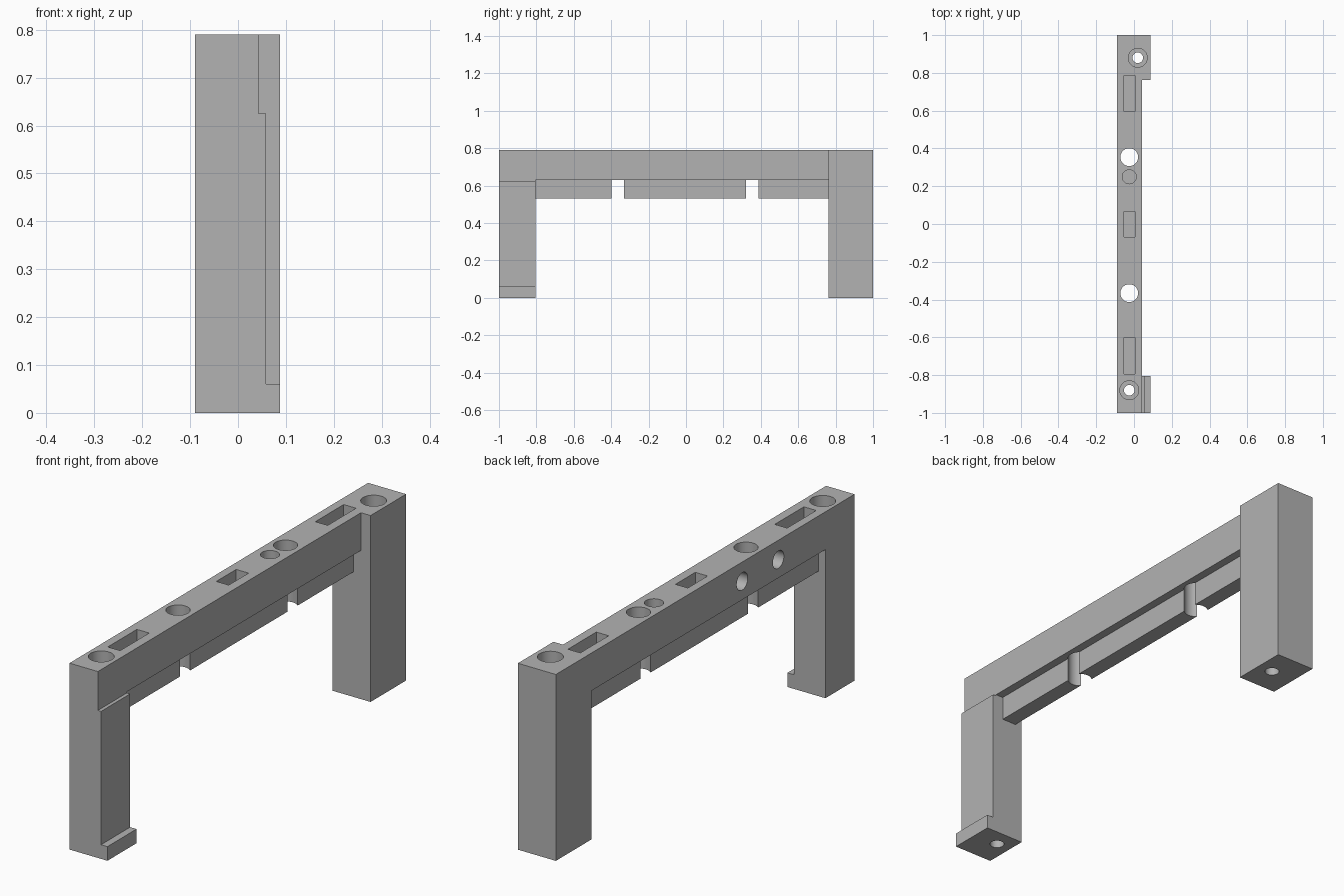
import bpy
import bmesh
from math import radians
from mathutils import Matrix, Vector

cube = bpy.data.objects.get("Cube")
if cube:
    bpy.data.objects.remove(cube, do_unlink=True)

LEFT, INNER, OUTER, TOP = -0.09, 0.043, 0.088, 0.79
MID = -0.025          # centre line of the beam in x

grey = bpy.data.materials.new("plain grey")
grey.use_nodes = True
colour = (0.45, 0.45, 0.45, 1)
grey.diffuse_color = colour
grey.node_tree.nodes["Principled BSDF"].inputs["Base Color"].default_value = colour


def make_object(name, bm):
    bmesh.ops.recalc_face_normals(bm, faces=bm.faces)
    mesh = bpy.data.meshes.new(name)
    bm.to_mesh(mesh)
    bm.free()
    mesh.materials.append(grey)
    obj = bpy.data.objects.new(name, mesh)
    bpy.context.collection.objects.link(obj)
    return obj


def prism(name, profile, y0, y1):
    """Extrude an xz profile along y."""
    bm = bmesh.new()
    face = bm.faces.new([bm.verts.new((x, y0, z)) for x, z in profile])
    new = bmesh.ops.extrude_face_region(bm, geom=[face])["geom"]
    verts = [v for v in new if isinstance(v, bmesh.types.BMVert)]
    bmesh.ops.translate(bm, verts=verts, vec=(0, y1 - y0, 0))
    return make_object(name, bm)


def box(name, x0, x1, y0, y1, z0, z1):
    return prism(name, [(x0, z0), (x1, z0), (x1, z1), (x0, z1)], y0, y1)


def rod(name, start, end, radius):
    a, b = Vector(start), Vector(end)
    turn = (b - a).to_track_quat("Z", "Y").to_matrix().to_4x4()
    bm = bmesh.new()
    bmesh.ops.create_cone(bm, cap_ends=True, segments=48, radius1=radius,
                          radius2=radius, depth=(b - a).length,
                          matrix=Matrix.Translation((a + b) / 2) @ turn)
    return make_object(name, bm)


def combine(body, other, operation):
    other.hide_render = True
    mod = body.modifiers.new(operation.lower(), "BOOLEAN")
    mod.operation, mod.solver, mod.object = operation, "EXACT", other
    bpy.context.view_layer.objects.active = body
    bpy.ops.object.modifier_apply(modifier=mod.name)
    bpy.data.objects.remove(other, do_unlink=True)


# Beam, both legs and the narrow rib under the beam
frame = box("bridge_frame", LEFT, INNER, -1, 1, 0.63, TOP)
foot_profile = [(LEFT, 0), (OUTER, 0), (OUTER, 0.06), (0.058, 0.06),
                (0.058, 0.625), (INNER, 0.625), (INNER, TOP), (LEFT, TOP)]
combine(frame, prism("front_leg", foot_profile, -1, -0.805), "UNION")
combine(frame, box("back_leg", LEFT, OUTER, 0.762, 1, 0, TOP), "UNION")
combine(frame, box("rib", MID - 0.033, MID + 0.033, -0.85, 0.8, 0.53, 0.68), "UNION")

# Stepped screw holes down through the legs
for x, y in ((MID, -0.88), (0.02, 0.88)):
    combine(frame, rod("counterbore", (x, y, 0.4), (x, y, 0.9), 0.05), "DIFFERENCE")
    combine(frame, rod("screw_hole", (x, y, -0.1), (x, y, 0.5), 0.028), "DIFFERENCE")

# Through holes that also split the rib
for y in (-0.366, 0.354):
    combine(frame, rod("through_hole", (MID, y, 0.4), (MID, y, 0.9), 0.047), "DIFFERENCE")

# Blind slots and blind hole in the top
for y0, y1 in ((-0.795, -0.6), (-0.068, 0.065), (0.595, 0.785)):
    combine(frame, box("slot", MID - 0.029, MID + 0.029, y0, y1, 0.69, 0.9), "DIFFERENCE")
combine(frame, rod("top_hole", (MID, 0.25, 0.69), (MID, 0.25, 0.9), 0.037), "DIFFERENCE")

# Blind holes in the right side
for y in (-0.49, -0.248):
    combine(frame, rod("side_hole", (-0.2, y, 0.708), (0, y, 0.708), 0.037), "DIFFERENCE")

bpy.ops.object.select_all(action="DESELECT")
frame.select_set(True)
bpy.context.view_layer.objects.active = frame
bpy.ops.object.shade_smooth_by_angle(angle=radians(30))
